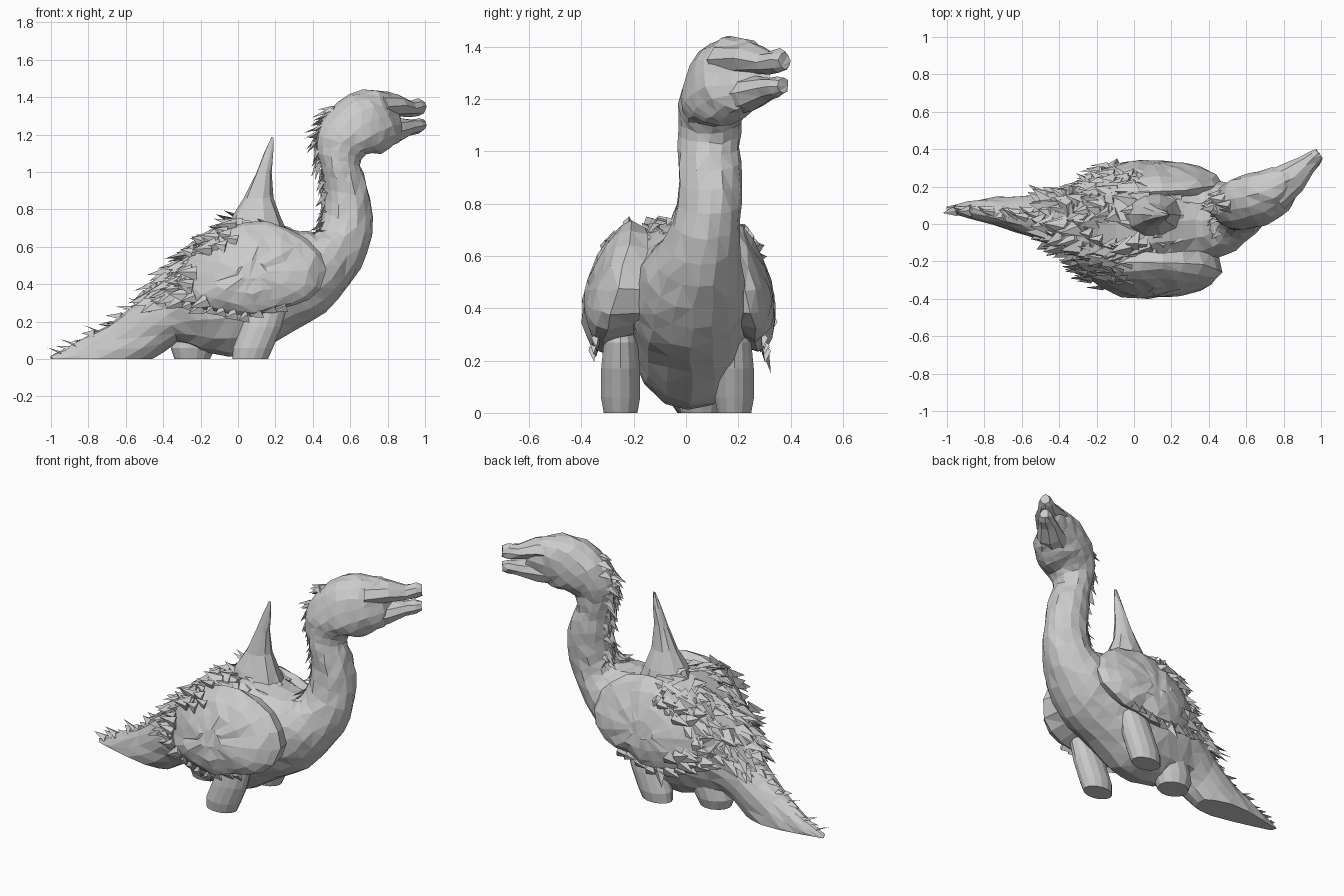
import bpy, bmesh, math, random
from mathutils import Vector as V

if "Cube" in bpy.data.objects:
    bpy.data.objects.remove(bpy.data.objects["Cube"])

random.seed(7)
TAU = math.tau


def finish(bm, name, jitter=0.0, cut=False):
    for v in bm.verts:
        v.co += V([random.uniform(-jitter, jitter) for _ in range(3)])
    if cut:  # flat resting face at the ground
        bmesh.ops.bisect_plane(bm, geom=bm.verts[:] + bm.edges[:] + bm.faces[:],
                               plane_co=(0, 0, 0), plane_no=(0, 0, -1), clear_outer=True)
        bmesh.ops.holes_fill(bm, edges=[e for e in bm.edges if e.is_boundary])
    bmesh.ops.recalc_face_normals(bm, faces=bm.faces[:])
    bmesh.ops.triangulate(bm, faces=bm.faces[:])
    me = bpy.data.meshes.new(name)
    bm.to_mesh(me)
    bm.free()
    ob = bpy.data.objects.new(name, me)
    bpy.context.collection.objects.link(ob)
    return ob


def loft(name, rings, jitter=0.0, cut=False):
    """Skin a list of closed point rings and cap both ends."""
    bm = bmesh.new()
    rows = [[bm.verts.new(p) for p in r] for r in rings]
    n = len(rows[0])
    for a, b in zip(rows, rows[1:]):
        for i in range(n):
            bm.faces.new((a[i], a[(i + 1) % n], b[(i + 1) % n], b[i]))
    bm.faces.new(rows[0])
    bm.faces.new(rows[-1])
    return finish(bm, name, jitter, cut)


def ellipse(c, u, v, n=12):
    return [V(c) + V(u) * math.cos(TAU * i / n) + V(v) * math.sin(TAU * i / n) for i in range(n)]


# Body sections: top x, top z, bottom x, bottom z, centre y, half width
SEC = [(-1.0, .015, -.97, -.04, .08, .02), (-.8, .12, -.68, -.1, .07, .075),
       (-.6, .25, -.48, -.02, .04, .115), (-.44, .39, -.32, .09, .02, .16),
       (-.28, .56, -.2, .045, .01, .215), (-.1, .70, -.04, .01, .01, .24),
       (.1, .74, .12, .04, .02, .24), (.27, .70, .3, .155, .02, .23),
       (.37, .68, .47, .25, .02, .21), (.43, .69, .6, .40, .03, .185),
       (.45, .74, .69, .57, .06, .145), (.46, .85, .725, .76, .09, .125),
       (.45, .98, .69, .93, .09, .12), (.425, 1.1, .655, 1.03, .09, .118),
       (.42, 1.2, .685, 1.10, .10, .13), (.48, 1.32, .76, 1.10, .125, .148),
       (.60, 1.42, .81, 1.125, .15, .145), (.74, 1.44, .86, 1.16, .19, .125),
       (.84, 1.415, .885, 1.185, .245, .075)]


def section(t):
    i = min(int(t), len(SEC) - 2)
    f = t - i
    p = [V(SEC[max(0, min(len(SEC) - 1, i + k))]) for k in (-1, 0, 1, 2)]
    return p[1] + .5 * f * (p[2] - p[0] + f * (2 * p[0] - 5 * p[1] + 4 * p[2] - p[3]
                            + f * (3 * (p[1] - p[2]) + p[3] - p[0])))


def body_point(t, a):
    tx, tz, bx, bz, y, w = section(t)
    c, u = V((tx + bx, 0, tz + bz)) / 2, V((tx - bx, 0, tz - bz)) / 2
    ca, sa = math.cos(a), math.sin(a)
    if ca > 0:  # broad shoulders on the torso
        k = 1 - .35 * max(0, 1 - abs(t - 5.5) / 3)
        ca, sa = ca ** k, math.copysign(abs(sa) ** k, sa)
    return c + V((0, y, 0)) + u * ca + V((0, w, 0)) * sa


# Tail, torso, neck and head in one skin
last = len(SEC) - 1
loft("body", [[body_point(k / 2, TAU * i / 16) for i in range(16)] for k in range(last * 2 + 1)],
     .006, True)


# Open beak
def jaw(name, pts):
    side = V((-.6, .8, 0))
    loft(name, [ellipse((x, y, z), (0, 0, h), side * w, 8) for x, y, z, h, w in pts], .004)


jaw("upper_jaw", [(.74, .17, 1.35, .07, .11), (.85, .25, 1.355, .06, .085),
                  (.92, .315, 1.34, .044, .055), (.965, .355, 1.347, .044, .045),
                  (.99, .378, 1.347, .032, .028)])
jaw("lower_jaw", [(.74, .17, 1.215, .08, .10), (.85, .25, 1.222, .065, .08),
                  (.92, .315, 1.238, .046, .055), (.965, .35, 1.248, .04, .042),
                  (.99, .372, 1.25, .028, .026)])

# Tall spike on the back
loft("back_spike", [ellipse((x, .05, z), (r, 0, 0), (0, r * .8, 0), 10) for x, z, r in
     [(.1, .64, .18), (.1, .76, .13), (.11, .86, .078), (.138, 1.0, .042),
      (.165, 1.1, .024), (.182, 1.185, .006)]], .004)

# Front legs and rear stub
for name, y in (("front_leg_right", -.25), ("front_leg_left", .185)):
    loft(name, [ellipse((x, y, z), (rx, 0, 0), (0, ry, 0), 14) for x, z, rx, ry in
         [(.065, 0, .095, .066), (.08, .06, .107, .077), (.125, .17, .108, .076),
          (.16, .27, .1, .066), (.17, .36, .07, .045)]])
loft("rear_stub", [ellipse((x, .06, z), (r, 0, 0), (0, r * .85, 0), 14) for x, z, r in
     [(-.245, 0, .095), (-.24, .06, .12), (-.2, .16, .13)]], 0)

# Folded wings: bulged shells from one side outline
OUT = [(.47, .47), (.43, .6), (.31, .69), (.15, .735), (0, .73), (-.15, .66), (-.27, .55),
       (-.36, .42), (-.32, .30), (-.2, .27), (-.08, .25), (.05, .22), (.2, .27), (.33, .285),
       (.43, .35)]


def wing_point(i, s, side):
    f = i % 1
    p = V(OUT[int(i) % 15]) * (1 - f) + V(OUT[(int(i) + 1) % 15]) * f
    x, z = V((.08, .47)).lerp(p, s)
    y = .2 + (.74 - z) * .24 + .12 * (1 - s * s) ** .6
    y -= .9 * max(0, -x - .02) ** 1.7  # rear edge tucks in against the body
    return V((x, side * y * (1 if side < 0 else .86), z))


for name, side in (("wing_right", -1), ("wing_left", 1)):
    rings = [[wing_point(i * .75, s, side) for i in range(20)] for s in (.2, .5, .75, .92, 1)]
    inner = [V((.08 + (p.x - .08) * .93, side * (.15 if p.z > .35 else .2), .47 + (p.z - .47) * .9))
             for p in rings[-1]]
    loft(name, rings + [inner], .007)


# Ragged feathers
def feather(bm, p, d, n, length, width):
    d = d.normalized()
    s = d.cross(n).normalized()
    v = [bm.verts.new(q) for q in (p + s * width, p - s * width, p + d * length,
                                   p + n.normalized() * width * .6)]
    for f in ((0, 1, 2), (0, 1, 3), (1, 2, 3), (0, 2, 3)):
        bm.faces.new([v[k] for k in f])


def scatter(name, count, t0, t1, spread, size, lift, wide=1.0):
    bm = bmesh.new()
    for k in range(count):
        t = t0 + (t1 - t0) * (k + random.random()) / count
        a = random.uniform(-spread, spread)
        p = body_point(t, a)
        back = (body_point(t - .1, a) - p).normalized()
        n = (body_point(t, a + .1) - p).cross(back).normalized()
        if n.dot(p - body_point(t, a + math.pi)) < 0:
            n = -n
        d = back + n * random.uniform(.3, 1) * lift
        d.y += random.uniform(-.45, .45)
        feather(bm, p - n * .01, d, n, size * random.uniform(.6, 1.2),
                size * random.uniform(.22, .45) * wide)
    finish(bm, name, .005)


scatter("tail_feathers", 13, .3, 2.6, .2, .085, 1.5, 1.1)
scatter("back_feathers", 170, 2.7, 6.0, 1.2, .125, .8, 1.25)
scatter("shoulder_feathers", 14, 6.0, 7.2, 1.0, .07, .6)
scatter("nape_feathers", 12, 9.2, 10.4, .6, .09, 1.2)
scatter("neck_feathers", 42, 10.4, 15.3, .3, .085, 1.3, 1.2)

for name, side in (("wing_feathers_right", -1), ("wing_feathers_left", 1)):
    bm = bmesh.new()
    n = V((0, side, .2))
    for _ in range(26):  # rear surface tufts
        p = wing_point(random.uniform(4, 9), random.uniform(.6, 1), side)
        feather(bm, p, V((-1, side * random.uniform(-.3, .1), random.uniform(-.5, .4))), n,
                random.uniform(.06, .12), random.uniform(.03, .045))
    for k in range(10):  # lower fringe
        p = wing_point(8 + k * .5, .96, side)
        feather(bm, p, V((-.9, 0, -.35)), n, random.uniform(.05, .1), .04)
    finish(bm, name, .005)

# Drooping tip of the left wing
bm = bmesh.new()
feather(bm, V((.0, .27, .3)), V((-.25, .22, -.6)), V((0, 1, .2)), .17, .07)
finish(bm, "left_wing_tip")
